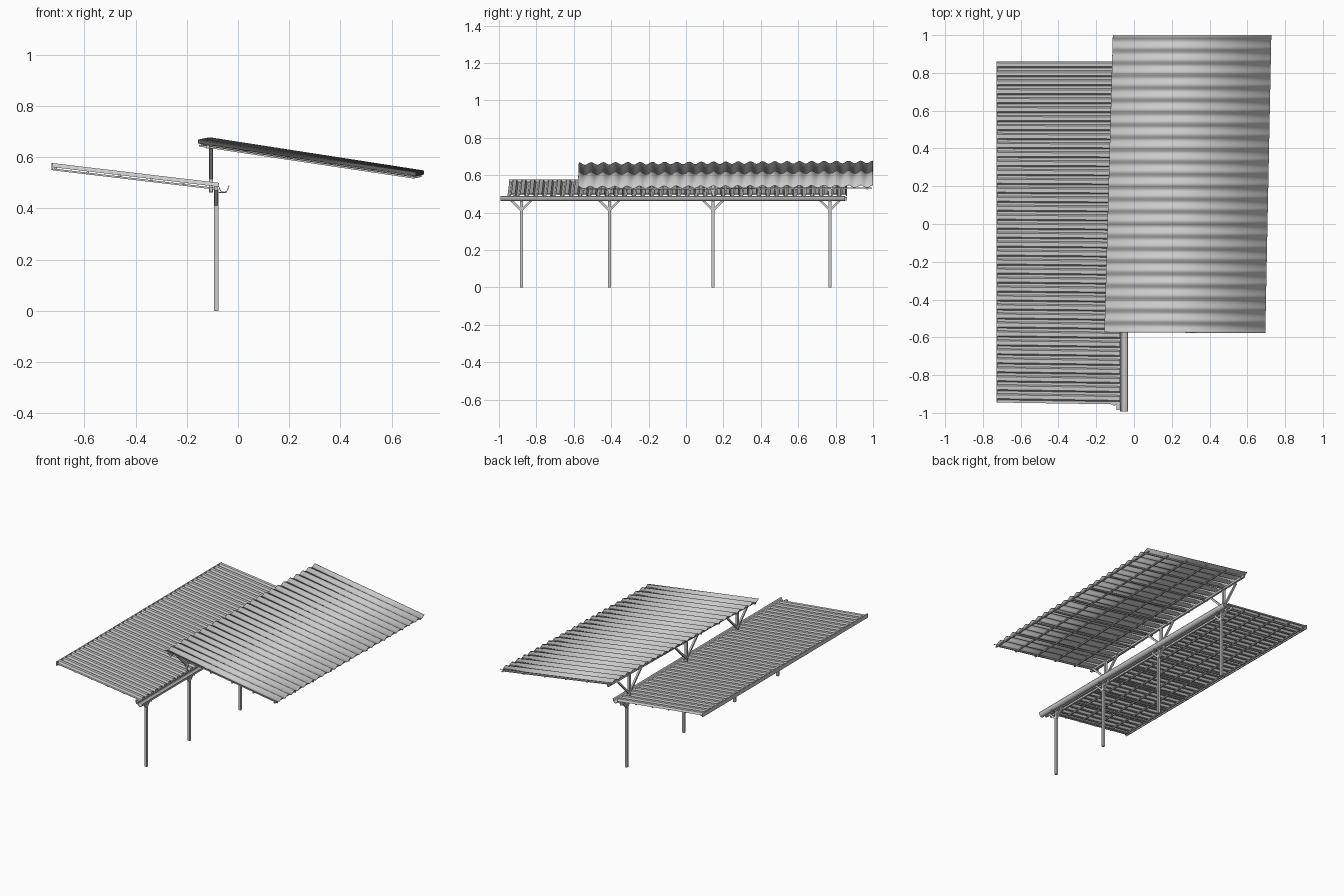
import bpy, bmesh, math
from mathutils import Vector, Matrix

if "Cube" in bpy.data.objects:
    bpy.data.objects.remove(bpy.data.objects["Cube"])


def make_object(name, bm):
    mesh = bpy.data.meshes.new(name)
    bmesh.ops.recalc_face_normals(bm, faces=bm.faces)
    bm.to_mesh(mesh)
    bm.free()
    ob = bpy.data.objects.new(name, mesh)
    bpy.context.collection.objects.link(ob)
    return ob


def bar(bm, a, b, w, h):
    """Square-section member from a to b; w is sideways, h is upwards."""
    a, b = Vector(a), Vector(b)
    d = (b - a).normalized()
    ref = Vector((0, 0, 1)) if abs(d.z) < 0.95 else Vector((0, 1, 0))
    side = d.cross(ref).normalized()
    up = side.cross(d)
    rot = Matrix((side, d, up)).transposed().to_4x4()
    m = Matrix.Translation((a + b) / 2) @ rot @ Matrix.Diagonal((w, (b - a).length, h, 1))
    bmesh.ops.create_cube(bm, size=1, matrix=m)


def bars(name, items):
    bm = bmesh.new()
    for it in items:
        bar(bm, *it)
    return make_object(name, bm)


def on_plane(c, u, v, dz=0.0):
    """Point on the quad c = near left, near right, far left, far right."""
    p = c[0].lerp(c[1], u).lerp(c[2].lerp(c[3], u), v)
    return p + Vector((0, 0, dz))


def corrugated(name, c, waves, profile, thick):
    """Sheet with ridges along u, repeating the (phase, height) profile along v."""
    bm = bmesh.new()
    prev = None
    pts = [((i + t) / waves, z) for i in range(waves) for t, z in profile] + [(1, profile[0][1])]
    for v, z in pts:
        row = [bm.verts.new(on_plane(c, u, v, z)) for u in (0, 1)]
        if prev:
            bm.faces.new((prev[0], prev[1], row[1], row[0]))
        prev = row
    ob = make_object(name, bm)
    mod = ob.modifiers.new("thickness", 'SOLIDIFY')
    mod.thickness = thick
    mod.offset = 0
    return ob


def roof_frame(name, c, rafters, purlins, depth, size):
    """Purlins under the sheet, rafters under the purlins."""
    items = []
    for i in range(purlins):
        u = 0.02 + 0.96 * i / (purlins - 1)
        items.append((on_plane(c, u, 0.004, -depth), on_plane(c, u, 0.996, -depth), size, size * 0.8))
    for i in range(rafters):
        v = 0.02 + 0.96 * i / (rafters - 1)
        items.append((on_plane(c, 0.005, v, -depth - size * 0.5),
                      on_plane(c, 0.99, v, -depth - size * 0.5), size, size * 0.8))
    return bars(name, items)


# lower roof: angular sheet draining to the gutter by the posts
low = [Vector(p) for p in ((-0.725, -0.945, 0.568), (-0.075, -0.955, 0.491),
                           (-0.725, 0.86, 0.568), (-0.075, 0.86, 0.491))]
corrugated("lower_roof_sheet", low, 38,
           [(0, -0.006), (0.3, -0.006), (0.45, 0.008), (0.85, 0.008)], 0.002)
roof_frame("lower_roof_frame", low, 10, 6, 0.011, 0.009)

# fascia along the outer edge of the lower roof
bars("lower_roof_fascia", [((-0.726, -0.945, 0.563), (-0.726, 0.86, 0.563), 0.006, 0.028)])

# upper roof: rounded waves, slightly skewed in plan
top = [Vector(p) for p in ((-0.157, -0.573, 0.661), (0.695, -0.578, 0.534),
                           (-0.112, 1.0, 0.670), (0.727, 1.0, 0.540))]
sheet = corrugated("upper_roof_sheet", top, 24,
                   [(k / 8, 0.007 * math.cos(k * math.pi / 4)) for k in range(8)], 0.002)
for p in sheet.data.polygons:
    p.use_smooth = True
sheet.data.set_sharp_from_angle(angle=math.radians(50))
roof_frame("upper_roof_frame", top, 9, 6, 0.011, 0.009)

# ground posts with Y braces
post_y = (-0.88, -0.41, 0.145, 0.77)
px, ux = -0.085, -0.105
bars("ground_posts", [((px, y, 0), (px, y, 0.475), 0.016, 0.016) for y in post_y])
bars("lower_braces", [((px, y, 0.412), (px, y + s * 0.062, 0.474), 0.012, 0.012)
                      for y in post_y for s in (-1, 1)])

# long beams carrying the lower roof
bars("main_beams", [((px, -0.985, 0.479), (px, 0.85, 0.479), 0.014, 0.018),
                    ((ux, -0.96, 0.474), (ux, 0.86, 0.474), 0.012, 0.02)])

# upper posts with wide V braces and head beam
up_y = post_y[1:]
bars("upper_posts", [((ux, y, 0.462), (ux, y, 0.648), 0.016, 0.016) for y in up_y])
bars("upper_braces", [((ux, y, 0.515), (ux, y + s * 0.125, 0.64), 0.012, 0.012)
                      for y in up_y for s in (-1, 1)])
bars("upper_beam", [((-0.118, -0.57, 0.640), (-0.094, 0.99, 0.647), 0.014, 0.014)])

# half-round gutter along the low edge
bm = bmesh.new()
prof = [(-0.0555 + 0.0175 * math.cos(a), 0.483 + 0.02 * math.sin(a))
        for a in (math.pi + math.pi * i / 8 for i in range(9))]
prof.append((-0.034, 0.489))
prev = None
for x, z in prof:
    row = [bm.verts.new((x, -0.992, z)), bm.verts.new((x, 0.85, z))]
    if prev:
        bm.faces.new((prev[0], prev[1], row[1], row[0]))
    prev = row
gutter = make_object("gutter", bm)
mod = gutter.modifiers.new("thickness", 'SOLIDIFY')
mod.thickness = 0.003
mod.offset = 0

# gutter brackets
bars("gutter_brackets", [((px, y, 0.462), (-0.045, y, 0.462), 0.008, 0.005) for y in post_y])
